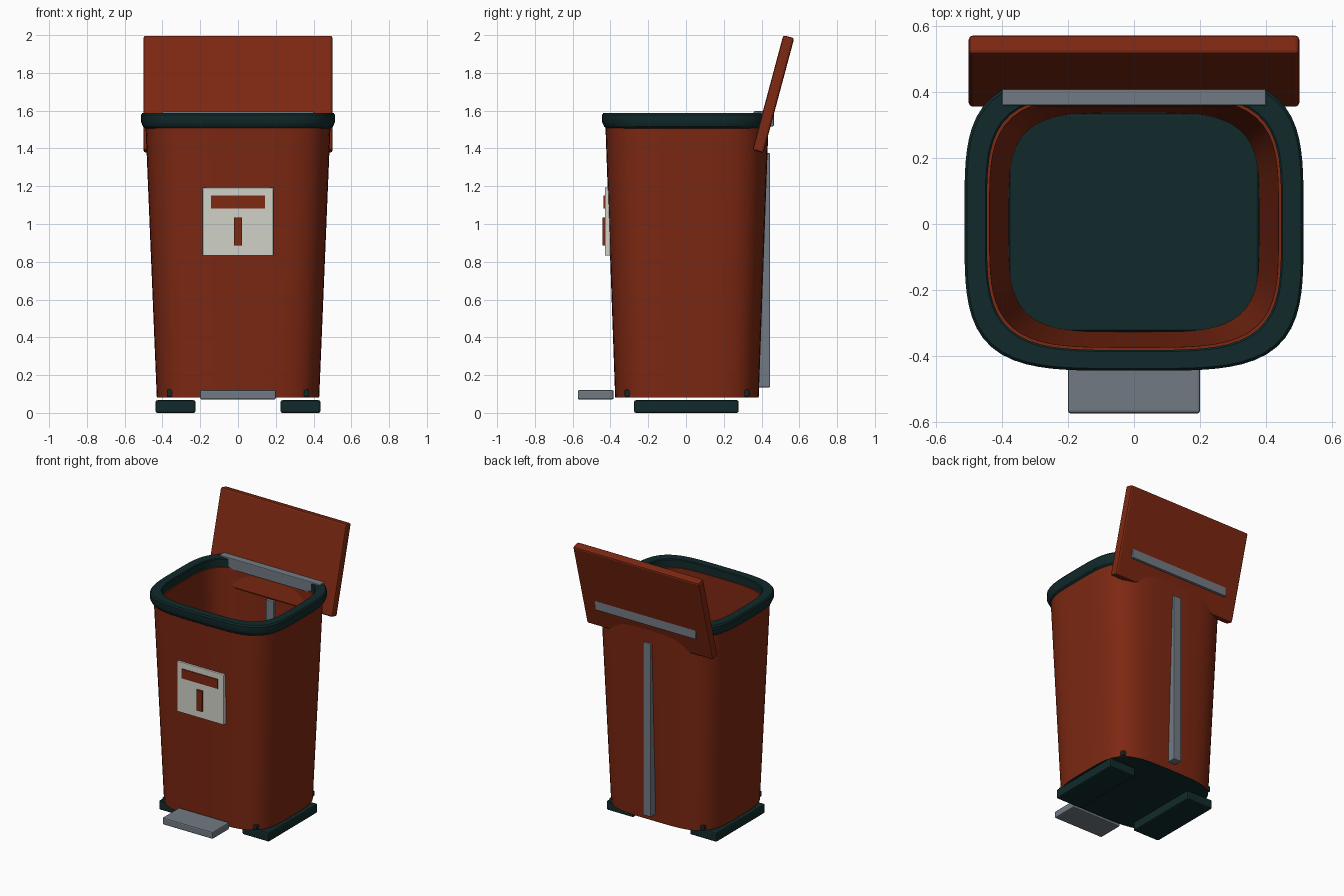
import bpy, bmesh, math

if "Cube" in bpy.data.objects:
    bpy.data.objects.remove(bpy.data.objects["Cube"])

OFF = 0.005   # small y offset of the bin body


def material(name, rgb):
    m = bpy.data.materials.new(name)
    m.diffuse_color = (*rgb, 1.0)
    m.use_nodes = True
    m.node_tree.nodes["Principled BSDF"].inputs["Base Color"].default_value = m.diffuse_color
    return m


RED = material("rust_red", (0.205, 0.021, 0.006))
DARK = material("dark_teal", (0.006, 0.023, 0.024))
GREY = material("slate_grey", (0.165, 0.195, 0.225))
PALE = material("pale_label", (0.63, 0.65, 0.58))


def finish(name, bm, mats):
    bmesh.ops.recalc_face_normals(bm, faces=bm.faces)
    mesh = bpy.data.meshes.new(name)
    bm.to_mesh(mesh)
    bm.free()
    ob = bpy.data.objects.new(name, mesh)
    bpy.context.collection.objects.link(ob)
    for m in mats:
        mesh.materials.append(m)
    return ob


def smooth(ob):
    bpy.ops.object.select_all(action='DESELECT')
    bpy.context.view_layer.objects.active = ob
    ob.select_set(True)
    bpy.ops.object.shade_smooth_by_angle(angle=math.radians(30))


def box(name, x, y, z, mat, bevel=0.008):
    """Bevelled box from (min, max) ranges."""
    bm = bmesh.new()
    bmesh.ops.create_cube(bm, size=1)
    size = [r[1] - r[0] for r in (x, y, z)]
    bmesh.ops.scale(bm, vec=size, verts=bm.verts)
    ob = finish(name, bm, [mat])
    ob.location = [(r[0] + r[1]) / 2 for r in (x, y, z)]
    if bevel:
        mod = ob.modifiers.new("bevel", 'BEVEL')
        mod.width = bevel
        mod.segments = 2
    return ob


def squircle(bm, a, b, z, n=96):
    """Ring of vertices on a rounded-rectangle (superellipse) outline."""
    ring = []
    for i in range(n):
        t = 2 * math.pi * i / n
        c, s = math.cos(t), math.sin(t)
        r = (c ** 4 + s ** 4) ** -0.25
        ring.append(bm.verts.new((a * r * c, b * r * s + OFF, z)))
    return ring


def loft(name, profile, mats, closed):
    """Join squircle rings; either a closed tube or capped at both ends."""
    bm = bmesh.new()
    rings = [squircle(bm, *p) for p in profile]
    pairs = list(zip(rings, rings[1:]))
    if closed:
        pairs.append((rings[-1], rings[0]))
    for r0, r1 in pairs:
        for i in range(len(r0)):
            j = (i + 1) % len(r0)
            bm.faces.new((r0[i], r0[j], r1[j], r1[i]))
    if not closed:
        bm.faces.new(rings[0])
        bm.faces.new(rings[-1])
    return finish(name, bm, mats)


# Tapered hollow body with dark underside
body = loft("bin_body", [(0.43, 0.38, 0.082), (0.49, 0.432, 1.53),
                         (0.437, 0.378, 1.53), (0.38, 0.332, 0.10)],
            [RED, DARK], False)
for p in body.data.polygons:
    if len(p.vertices) > 4:
        p.material_index = 1
smooth(body)

# Rim around the opening
rim = loft("rim", [(0.445, 0.386, 1.505), (0.485, 0.424, 1.503),
                   (0.503, 0.438, 1.515), (0.513, 0.449, 1.54),
                   (0.513, 0.449, 1.578), (0.506, 0.442, 1.588),
                   (0.45, 0.391, 1.588), (0.445, 0.386, 1.583)], [DARK], True)
smooth(rim)

# Floor plate, its corners just show through the body
box("floor_plate", (-0.377, 0.377), (OFF - 0.33, OFF + 0.33), (0.084, 0.124), DARK)

# Feet
for side, s in (("left", -1), ("right", 1)):
    box("foot_" + side, sorted((s * 0.225, s * 0.437)), (-0.275, 0.279), (0, 0.067), DARK, 0.01)

# Pedal, rear spine and hinge bar
box("pedal", (-0.2, 0.2), (-0.573, -0.383), (0.071, 0.121), GREY)
box("rear_spine", (-0.031, 0.031), (0.357, 0.445), (0.135, 1.375), GREY, 0.005)
box("hinge_bar", (-0.4, 0.4), (0.358, 0.465), (1.517, 1.597), GREY, 0.005)

# Open lid, tilted back
lid = box("lid", (-0.5, 0.5), (0.4325, 0.4925), (1.3725, 2.0025), RED, 0.012)
lid.rotation_euler.x = math.radians(-15)

# Front label plate with two raised bars
box("label_plate", (-0.187, 0.187), (-0.429, -0.40), (0.832, 1.193), PALE, 0.004)
box("label_wide_bar", (-0.143, 0.143), (-0.436, -0.42), (1.083, 1.15), RED, 0)
box("label_short_bar", (-0.021, 0.021), (-0.441, -0.42), (0.887, 1.035), RED, 0)
